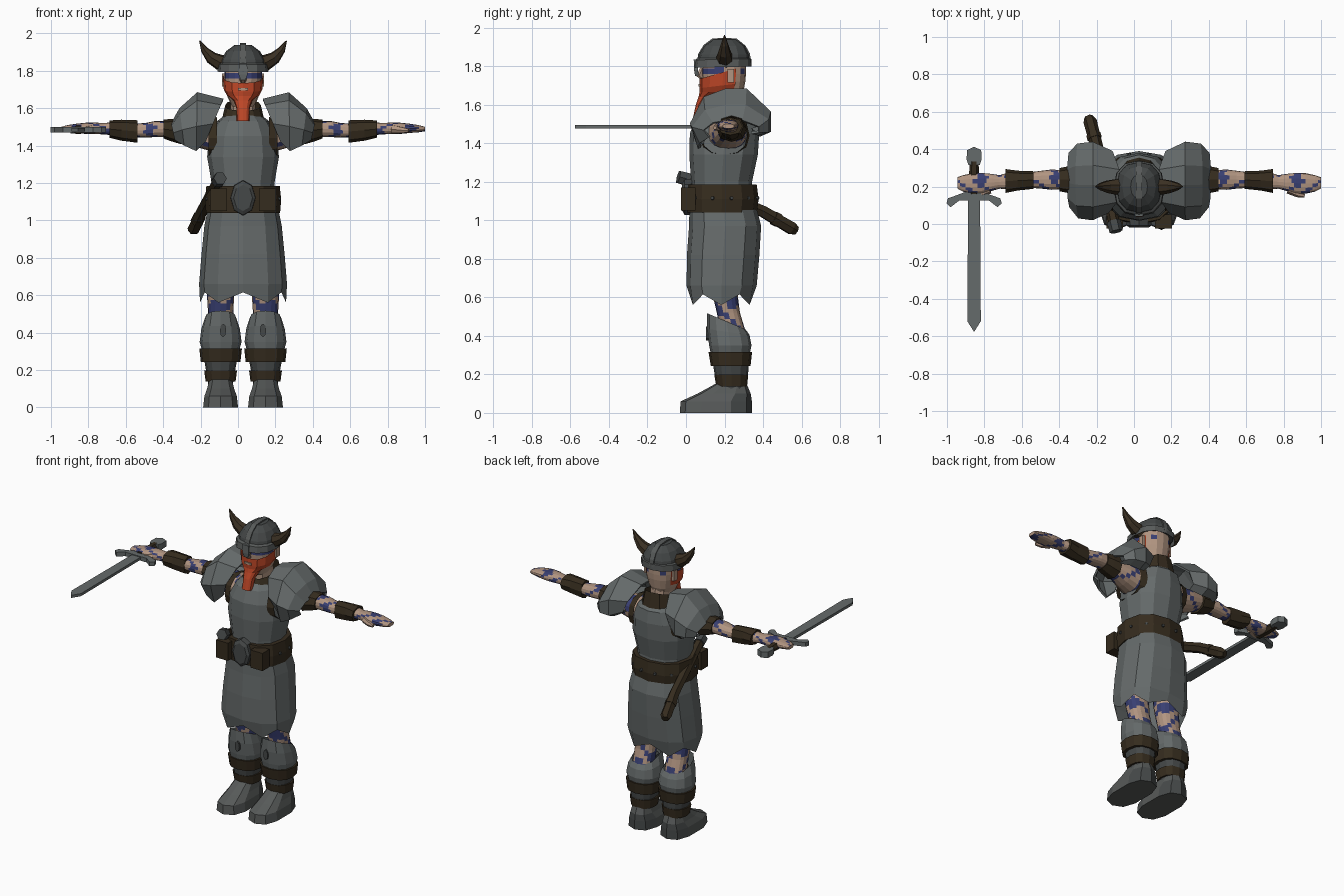
import bpy, bmesh, math
from mathutils import Vector

CX = 0.027  # body centre line


def mat(name, r, g, b):
    m = bpy.data.materials.new(name)
    m.diffuse_color = (r, g, b, 1)
    return m


STEEL = mat("steel", 0.13, 0.145, 0.145)
BOOT = mat("boot_grey", 0.095, 0.102, 0.10)
DARK = mat("dark_steel", 0.06, 0.066, 0.066)
LEATHER = mat("leather", 0.036, 0.025, 0.013)
SKIN = mat("skin", 0.44, 0.30, 0.22)
BLUE = mat("blue_paint", 0.04, 0.05, 0.17)
BEARD = mat("red_hair", 0.51, 0.062, 0.02)
HORN = mat("horn", 0.042, 0.029, 0.016)


def finish(name, bm, mats, mirror, loc):
    bmesh.ops.recalc_face_normals(bm, faces=bm.faces)
    me = bpy.data.meshes.new(name)
    bm.to_mesh(me)
    bm.free()
    for m in mats:
        me.materials.append(m)
    ob = bpy.data.objects.new(name, me)
    ob.location.x = loc
    bpy.context.collection.objects.link(ob)
    if mirror:
        ob.modifiers.new("mirror", 'MIRROR').use_mirror_merge = False
    return ob


def loft(name, rings, mats, closed=True, caps=True, rule=None, mirror=False, loc=CX):
    """Skin a list of point rings; rule(centre, ring, side) gives a material index or None to drop."""
    bm = bmesh.new()
    vs = [[bm.verts.new(p) for p in r] for r in rings]
    n = len(rings[0])
    for i in range(len(vs) - 1):
        for j in range(n if closed else n - 1):
            k = (j + 1) % n
            quad = (vs[i][j], vs[i][k], vs[i + 1][k], vs[i + 1][j])
            idx = rule(sum((v.co for v in quad), Vector()) / 4, i, j) if rule else 0
            if idx is not None:
                bm.faces.new(quad).material_index = idx
    if caps:
        bm.faces.new(vs[0])
        bm.faces.new(vs[-1])
    return finish(name, bm, mats, mirror, loc)


def tube(name, secs, mats, axis='z', n=12, power=0.85, **kw):
    """Sections (t, a, b, ra, rb, slope): ellipse centred on a, b at height t."""
    def sp(v):
        return math.copysign(abs(v) ** power, v) if abs(v) > 1e-6 else 0
    rings = []
    for t, a, b, ra, rb, *s in secs:
        ring = []
        for j in range(n):
            g = 2 * math.pi * j / n - math.pi / 2
            u, v = a + ra * sp(math.cos(g)), b + rb * sp(math.sin(g))
            ring.append((u, v, t + (s[0] if s else 0) * (v - b)) if axis == 'z' else (t, u, v))
        rings.append(ring)
    return loft(name, rings, mats, **kw)


def rod(name, pts, mats, n=6, **kw):
    """Round bar through (x, y, z, radius) points."""
    ps = [Vector(p[:3]) for p in pts]
    rings = []
    for i, p in enumerate(ps):
        d = (ps[min(i + 1, len(ps) - 1)] - ps[max(i - 1, 0)]).normalized()
        u = d.cross(Vector((0, 0, 1)) if abs(d.z) < 0.9 else Vector((0, 1, 0))).normalized()
        w = d.cross(u)
        rings.append([p + pts[i][3] * (math.cos(2 * math.pi * j / n) * u + math.sin(2 * math.pi * j / n) * w)
                      for j in range(n)])
    return loft(name, rings, mats, **kw)


def plate(name, pts, z0, z1, mats, **kw):
    """Flat outline in x, y between two heights."""
    return loft(name, [[(x, y, z) for x, y in pts] for z in (z0, z1)], mats, **kw)


def box(name, x0, x1, y0, y1, z0, z1, mats, **kw):
    return plate(name, [(x0, y0), (x1, y0), (x1, y1), (x0, y1)], z0, z1, mats, **kw)


def refine(secs, k=4):
    """Insert in-between sections so painted swirls have faces to sit on."""
    out = [tuple(p + (q - p) * s / k for p, q in zip(a, b)) for a, b in zip(secs, secs[1:]) for s in range(k)]
    return out + [secs[-1]]


def swirl(axis, freq, limit):
    def rule(c, i, j):
        g = 2 * math.pi * j / 16
        return 1 if math.sin(freq * c[axis] + 2 * g + 1.4 * math.sin(3 * g + 17 * c[axis])) > limit else 0
    return rule


# Skirt with a jagged hem
skirt = tube("skirt", [(0.56, 0, 0.183, 0.23, 0.165), (0.66, 0, 0.185, 0.235, 0.182), (0.82, 0, 0.193, 0.222, 0.188),
                       (0.97, 0, 0.203, 0.207, 0.187), (1.08, 0, 0.19, 0.185, 0.172)], [STEEL], power=0.8, caps=False)
for j in range(0, 12, 2):
    skirt.data.vertices[j].co.z += 0.055

# Torso armour, belt and collar
tube("breastplate", [(1.08, 0, 0.19, 0.165, 0.16), (1.2, 0, 0.185, 0.168, 0.158), (1.34, 0, 0.195, 0.192, 0.178),
                     (1.45, 0, 0.2, 0.18, 0.18), (1.53, 0, 0.21, 0.14, 0.16), (1.56, 0, 0.215, 0.10, 0.125)], [STEEL])
tube("belt", [(1.04, 0, 0.185, 0.198, 0.183), (1.11, 0, 0.187, 0.204, 0.19), (1.185, 0, 0.185, 0.196, 0.182)], [LEATHER])
tube("collar", [(1.52, 0, 0.215, 0.118, 0.145), (1.615, 0, 0.22, 0.095, 0.115, 0.25)], [LEATHER], caps=False)
tube("armhole_trim", [(0.14, 0.2, 1.44, 0.13, 0.112), (0.185, 0.2, 1.44, 0.118, 0.1)], [LEATHER],
     axis='x', caps=False, mirror=True)
buckle = rod("buckle", [(0, 0.03, 1.12, 0.095), (0, -0.008, 1.12, 0.092), (0, -0.02, 1.12, 0.07)], [DARK], n=8)
buckle.scale.x = 0.72
box("belt_pouch", 0.085, 0.175, -0.025, 0.05, 1.05, 1.17, [LEATHER], mirror=True)
for k in range(12):  # belt studs
    g = 2 * math.pi * (k + 0.5) / 12
    c = Vector((0.196 * math.cos(g), 0.187 + 0.186 * math.sin(g), 1.115))
    d = Vector((math.cos(g), math.sin(g), 0)) * 0.012
    rod("belt_stud", [(*(c - d), 0.012), (*(c + d), 0.009)], [DARK])

# Scabbard hung through the belt
rod("scabbard", [(-0.245, 0.572, 0.945, 0.024), (-0.235, 0.55, 0.957, 0.036), (-0.195, 0.40, 1.045, 0.033),
                 (-0.15, 0.2, 1.13, 0.032), (-0.1, -0.02, 1.225, 0.03)], [LEATHER], loc=0)
rod("scabbard_band", [(-0.217, 0.48, 0.998, 0.039), (-0.21, 0.455, 1.012, 0.039)], [LEATHER], loc=0)
rod("scabbard_mouth", [(-0.108, 0.015, 1.21, 0.038), (-0.095, -0.04, 1.225, 0.036)], [DARK], loc=0)

# Shoulder guards: arches (top x, top z, low x, low z, front y, back y) swept over one outline
arches = [(0.105, 1.65, 0.20, 1.42, 0.06, 0.39), (0.245, 1.685, 0.25, 1.37, 0.02, 0.44),
          (0.34, 1.60, 0.315, 1.40, 0.03, 0.43), (0.385, 1.52, 0.365, 1.43, 0.09, 0.38)]
outline = [(0.10, 0), (0, 0.42), (0.17, 0.86), (0.45, 1), (0.70, 1), (1, 0.62), (1, 0.28), (0.86, 0.2)]
rings = [[(xl + (xt - xl) * h, yf + (yb - yf) * w, zl + (zt - zl) * h) for w, h in outline]
         for xt, zt, xl, zl, yf, yb in arches]
guard = loft("shoulder_guard", rings, [STEEL], closed=False, caps=False, mirror=True)
solid = guard.modifiers.new("thickness", 'SOLIDIFY')
solid.thickness, solid.offset = 0.014, -1

# Arms with painted swirls, sleeves and bracers
arm = [(0.12, 0.21, 1.44, 0.105, 0.085), (0.25, 0.225, 1.46, 0.082, 0.068), (0.36, 0.235, 1.482, 0.056, 0.048),
       (0.42, 0.237, 1.488, 0.052, 0.043), (0.47, 0.237, 1.488, 0.054, 0.043), (0.52, 0.237, 1.482, 0.048, 0.039),
       (0.58, 0.235, 1.48, 0.042, 0.036), (0.70, 0.23, 1.49, 0.045, 0.035), (0.745, 0.225, 1.49, 0.036, 0.03),
       (0.79, 0.222, 1.492, 0.046, 0.031), (0.84, 0.218, 1.492, 0.055, 0.03), (0.89, 0.217, 1.492, 0.055, 0.025),
       (0.94, 0.217, 1.49, 0.044, 0.019), (0.972, 0.22, 1.488, 0.03, 0.012)]
tube("arm", refine(arm), [SKIN, BLUE], axis='x', n=16, rule=swirl(0, 48, 0.52), mirror=True)
rod("thumb", [(0.80, 0.185, 1.488, 0.024), (0.85, 0.16, 1.482, 0.018), (0.885, 0.15, 1.48, 0.01)], [SKIN], mirror=True)
tube("sleeve_cuff", [(0.33, 0.237, 1.475, 0.078, 0.068), (0.385, 0.237, 1.483, 0.07, 0.06),
                     (0.425, 0.237, 1.488, 0.062, 0.05)], [LEATHER], axis='x', n=8, mirror=True)
tube("bracer", [(0.565, 0.235, 1.475, 0.047, 0.06), (0.65, 0.232, 1.482, 0.053, 0.056),
                (0.715, 0.23, 1.488, 0.064, 0.046)], [LEATHER], axis='x', n=8, mirror=True)

# Neck, head and ears
tube("neck", [(1.5, 0, 0.22, 0.07, 0.08), (1.68, 0, 0.21, 0.065, 0.08)], [SKIN], n=8)


def face_paint(c, i, j):
    eyes = i == 3 and c.y < 0.15 and 0.015 < abs(c.x) < 0.088
    temple = i in (3, 4) and 0.145 < c.y < 0.19
    nape = i == 3 and c.y > 0.27 and abs(c.x) > 0.05
    return 1 if eyes or temple or nape else 0


tube("head", [(1.61, 0, 0.195, 0.06, 0.08), (1.66, 0, 0.195, 0.083, 0.102), (1.72, 0, 0.198, 0.097, 0.11),
              (1.758, 0, 0.198, 0.1, 0.113), (1.787, 0, 0.198, 0.1, 0.113), (1.85, 0, 0.198, 0.1, 0.113)],
     [SKIN, BLUE], rule=face_paint, n=16)
box("ear", 0.092, 0.113, 0.215, 0.25, 1.715, 1.785, [SKIN], mirror=True)
rod("nose", [(0, 0.085, 1.79, 0.012), (0, 0.068, 1.75, 0.019), (0, 0.083, 1.737, 0.012)], [SKIN])

# Beard wrapping the jaw and hanging in front, with a mouth
tube("beard", [(1.53, 0, 0.062, 0.034, 0.026), (1.60, 0, 0.085, 0.036, 0.034), (1.64, 0, 0.12, 0.05, 0.055),
               (1.665, 0, 0.18, 0.085, 0.11), (1.70, 0, 0.19, 0.103, 0.121, 0.12),
               (1.768, 0, 0.192, 0.108, 0.122, 0.28)], [BEARD], caps=False,
     rule=lambda c, i, j: None if i > 2 and c.y > 0.25 else 0)
box("mouth", -0.026, 0.026, 0.064, 0.072, 1.694, 1.708, [SKIN])

# Horned helmet
tube("helmet_dome", [(1.815, 0, 0.195, 0.125, 0.14), (1.86, 0, 0.197, 0.117, 0.132), (1.905, 0, 0.2, 0.09, 0.108),
                     (1.938, 0, 0.2, 0.045, 0.062)], [DARK])
tube("helmet_rim", [(1.795, 0, 0.19, 0.137, 0.15, 0.02), (1.835, 0, 0.193, 0.133, 0.146, 0.02),
                    (1.843, 0, 0.195, 0.118, 0.133)], [BOOT], caps=False)
crest = [(0.056, 1.82), (0.064, 1.865), (0.092, 1.91), (0.135, 1.942), (0.20, 1.948), (0.265, 1.942), (0.31, 1.905),
         (0.332, 1.865), (0.338, 1.82)]
loft("helmet_crest", [[(x, y, z) for y, z in crest] for x in (-0.017, 0.017)], [BOOT])
loft("nose_guard", [[(-w, y, z), (w, y, z), (w, y + 0.02, z), (-w, y + 0.02, z)]
                    for w, y, z in ((0.013, 0.047, 1.75), (0.024, 0.042, 1.78), (0.022, 0.04, 1.835))], [STEEL])
rod("horn", [(0.09, 0.2, 1.835, 0.045), (0.125, 0.2, 1.845, 0.043), (0.17, 0.2, 1.87, 0.034),
             (0.207, 0.2, 1.912, 0.02), (0.232, 0.2, 1.96, 0.003)], [HORN], n=7, mirror=True)

# Legs: painted knees, greaves, straps and boots
leg = [(0.30, 0.12, 0.24, 0.065, 0.07), (0.42, 0.12, 0.245, 0.067, 0.065), (0.52, 0.12, 0.22, 0.068, 0.06),
       (0.63, 0.12, 0.2, 0.075, 0.066), (0.85, 0.11, 0.2, 0.09, 0.09)]
tube("leg", refine(leg, 6), [SKIN, BLUE], n=16, rule=swirl(2, 50, 0.2), mirror=True)
tube("greave", [(0.30, 0.12, 0.23, 0.098, 0.1), (0.35, 0.12, 0.23, 0.112, 0.11), (0.42, 0.12, 0.22, 0.103, 0.11, -0.15),
                (0.475, 0.12, 0.21, 0.085, 0.1, -0.42)], [STEEL], caps=False, mirror=True)
loft("knee_stud", [[(0.107 + 0.017 * math.cos(k * math.pi / 4), y, 0.412 + 0.036 * math.sin(k * math.pi / 4))
                    for k in range(8)] for y in (0.15, 0.104)], [DARK], mirror=True)
tube("shin_guard", [(0.12, 0.12, 0.235, 0.065, 0.075), (0.21, 0.12, 0.235, 0.08, 0.088), (0.32, 0.12, 0.23, 0.1, 0.1)],
     [DARK], mirror=True)
tube("upper_strap", [(0.243, 0.12, 0.232, 0.106, 0.103), (0.315, 0.12, 0.23, 0.114, 0.113)], [LEATHER], mirror=True)
tube("lower_strap", [(0.138, 0.12, 0.237, 0.08, 0.08), (0.198, 0.12, 0.235, 0.088, 0.088)], [LEATHER], mirror=True)
tube("boot", [(0, 0.12, 0.155, 0.097, 0.187), (0.06, 0.12, 0.157, 0.09, 0.185), (0.10, 0.12, 0.198, 0.075, 0.138),
              (0.15, 0.12, 0.233, 0.062, 0.082)], [BOOT, DARK], n=10, power=0.75, mirror=True,
     rule=lambda c, i, j: 1 if c.y > 0.2 and i < 2 else 0)

# Sword held in the right hand
SX, SZ = -0.855, 1.485
blade = [(-0.032, 0.15), (-0.036, -0.52), (0, -0.577), (0.036, -0.52), (0.032, 0.15)]
plate("blade", blade, SZ - 0.009, SZ + 0.009, [STEEL], loc=SX)
half = [(0.03, 0.125), (0.08, 0.125), (0.125, 0.09), (0.148, 0.11), (0.14, 0.137), (0.09, 0.155), (0.03, 0.178)]
plate("cross_guard", half + [(-x, y) for x, y in reversed(half)], SZ - 0.014, SZ + 0.014, [STEEL], loc=SX)
rod("grip", [(0, 0.16, SZ, 0.024), (0, 0.25, SZ, 0.027), (0, 0.335, SZ, 0.024)], [LEATHER], loc=SX)
pommel = [(-0.03, 0.315), (-0.04, 0.345), (-0.038, 0.395), (0, 0.413), (0.038, 0.395), (0.04, 0.345), (0.03, 0.315)]
plate("pommel", pommel, SZ - 0.02, SZ + 0.02, [STEEL], loc=SX)
